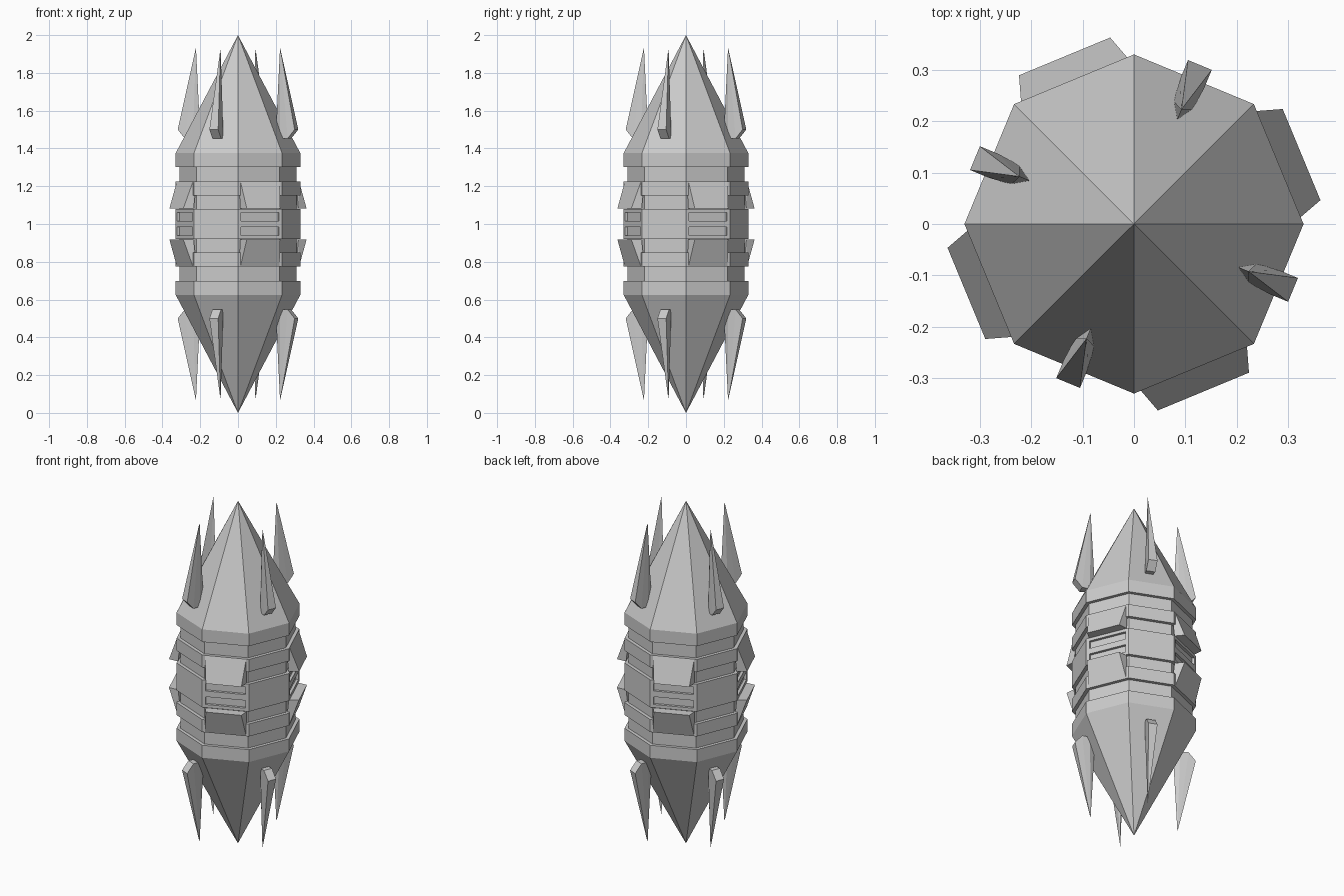
import bpy, bmesh
from math import sin, cos, radians

if "Cube" in bpy.data.objects:
    bpy.data.objects.remove(bpy.data.objects["Cube"])


def finish(bm, name):
    bmesh.ops.recalc_face_normals(bm, faces=bm.faces)
    mesh = bpy.data.meshes.new(name)
    bm.to_mesh(mesh)
    bm.free()
    obj = bpy.data.objects.new(name, mesh)
    bpy.context.collection.objects.link(obj)
    return obj


def place(p, angle, side):
    """(radial, tangential, height above the middle) -> world position"""
    r, t, h = p
    a = radians(angle)
    return (r * cos(a) - t * sin(a), r * sin(a) + t * cos(a), 1 + side * h)


def hull(bm, points, angle, side):
    verts = [bm.verts.new(place(p, angle, side)) for p in points]
    res = bmesh.ops.convex_hull(bm, input=verts)
    loose = [v for v in verts if v.is_valid and not v.link_faces]
    bmesh.ops.delete(bm, geom=loose, context='VERTS')


def repeated(name, points, start):
    """Four copies around the body, on the upper and lower half"""
    for side, label in ((1, "upper"), (-1, "lower")):
        for i in range(4):
            bm = bmesh.new()
            hull(bm, points, start + 90 * i, side)
            bmesh.ops.dissolve_limit(bm, angle_limit=0.01, verts=bm.verts, edges=bm.edges)
            finish(bm, f"{label}_{name}_{i + 1}")


def pairs(*items):
    """(r, half width, h) -> mirrored points, a single one where the width is zero"""
    out = []
    for r, w, h in items:
        out += [(r, w, h), (r, -w, h)] if w else [(r, 0, h)]
    return out


# Octagonal banded body with pointed ends
R, N = 0.33, 0.31
half = [(R, 0.08), (N, 0.08), (N, 0.152), (R, 0.152), (R, 0.225), (N, 0.225),
        (N, 0.302), (R, 0.302), (R, 0.375)]
profile = [(r, -h) for r, h in reversed(half)] + half
bm = bmesh.new()
rings = [[bm.verts.new((r * cos(radians(45 * k)), r * sin(radians(45 * k)), 1 + h))
          for k in range(8)] for r, h in profile]
bottom, top = bm.verts.new((0, 0, 0)), bm.verts.new((0, 0, 2))
for k in range(8):
    n = (k + 1) % 8
    for a, b in zip(rings, rings[1:]):
        bm.faces.new((a[k], a[n], b[n], b[k]))
    bm.faces.new((bottom, rings[0][n], rings[0][k]))
    bm.faces.new((top, rings[-1][k], rings[-1][n]))
body = finish(bm, "body")

# Two slots in every second side of the middle band
bm = bmesh.new()
slot = pairs((0.290, 0.108, 0.017), (0.290, 0.108, 0.062),
             (0.340, 0.108, 0.017), (0.340, 0.108, 0.062))
for i in range(4):
    for side in (1, -1):
        hull(bm, slot, 22.5 + 90 * i, side)
cutter = finish(bm, "slot_cutter")
cutter.hide_render = True
mod = body.modifiers.new("slots", 'BOOLEAN')
mod.object = cutter
mod.operation = 'DIFFERENCE'
mod.solver = 'EXACT'
bpy.context.view_layer.objects.active = body
bpy.ops.object.modifier_apply(modifier=mod.name)
bpy.data.objects.remove(cutter)

# Flared flaps above and below the slots
repeated("flap", pairs((0.304, 0.112, 0.225), (0.353, 0.096, 0.083),
                       (0.300, 0.112, 0.083), (0.285, 0.112, 0.225)), 22.5)

# Blade fins on the pointed ends
repeated("fin", pairs((0.241, 0, 0.935), (0.220, 0, 0.54), (0.335, 0.025, 0.50),
                      (0.295, 0.025, 0.453), (0.250, 0.02, 0.453)), 67.5)
